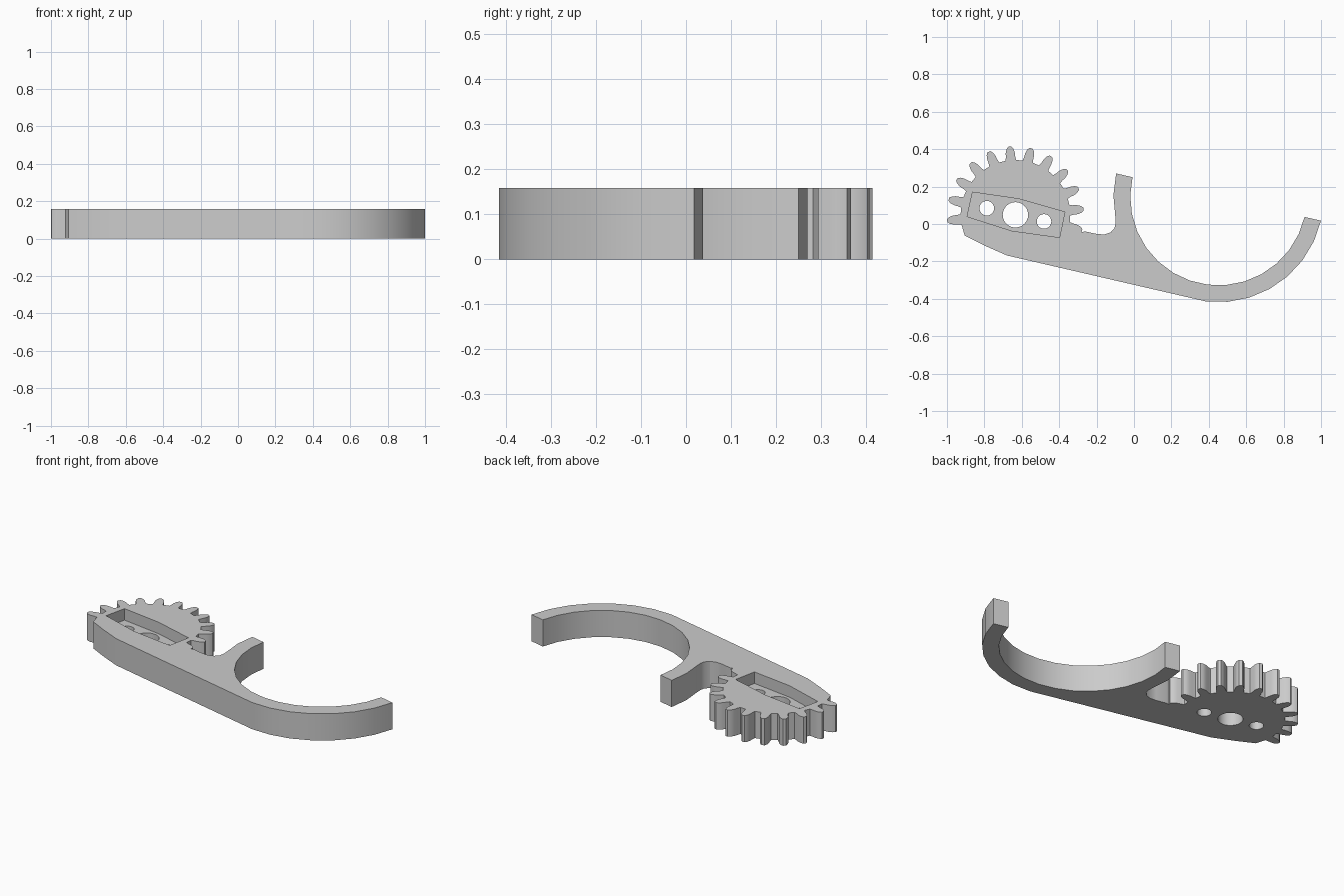
import bpy, bmesh
from math import radians, cos, sin

cube = bpy.data.objects.get("Cube")
if cube:
    bpy.data.objects.remove(cube, do_unlink=True)

HEIGHT = 0.158
GEAR = (-0.634, 0.049)
RING = (0.452, 0.144)
TILT = -13

grey = bpy.data.materials.new("light grey")
grey.use_nodes = True
grey.diffuse_color = (0.6, 0.6, 0.6, 1)
grey.node_tree.nodes["Principled BSDF"].inputs["Base Color"].default_value = (0.6, 0.6, 0.6, 1)


def polar(centre, radius, degrees):
    a = radians(degrees)
    return centre[0] + radius * cos(a), centre[1] + radius * sin(a)


def arc(centre, radius, start, end, steps):
    return [polar(centre, radius, start + (end - start) * i / steps) for i in range(steps + 1)]


def prism(name, outline, bottom, top):
    """Extrude a flat outline between two heights."""
    bm = bmesh.new()
    face = bm.faces.new([bm.verts.new((x, y, bottom)) for x, y in outline])
    extruded = bmesh.ops.extrude_face_region(bm, geom=[face])["geom"]
    for v in extruded:
        if isinstance(v, bmesh.types.BMVert):
            v.co.z = top
    bmesh.ops.recalc_face_normals(bm, faces=bm.faces)
    mesh = bpy.data.meshes.new(name)
    bm.to_mesh(mesh)
    bm.free()
    mesh.materials.append(grey)
    obj = bpy.data.objects.new(name, mesh)
    bpy.context.collection.objects.link(obj)
    return obj


# Half-ring outside, straight lower edge and rounded heel below the gear
outline = arc(RING, 0.562, TILT, TILT - 96, 8)
outline += [(-0.68, -0.168), (-0.80, -0.115), (-0.905, -0.062)]

# Gear teeth, clockwise from the heel round to the valley
flank = [(5.6, 0.293), (4.7, 0.31), (4.2, 0.333), (3.0, 0.353), (1.3, 0.366)]
for tooth in range(12):
    middle = 184.8 - 18 * tooth
    outline += [polar(GEAR, r, middle + a) for a, r in flank]
    falling = flank[::-1] if tooth < 11 else flank[:3:-1]
    outline += [polar(GEAR, r, middle - a) for a, r in falling]

# Rounded valley between gear and jaw
outline += [(-0.26, -0.04), (-0.2, -0.053), (-0.16, -0.056),
            (-0.125, -0.045), (-0.104, -0.022), (-0.098, 0.005)]

# Short upright jaw and the inside of the half-ring
outline += arc(RING, 0.562, 191, 167, 2)
outline += arc(RING, 0.472, 167, 347, 15)
claw = prism("gear_claw", outline, 0, HEIGHT)

# Recessed pocket and three through holes
pocket = [(-0.863, 0.17), (-0.892, 0.04), (-0.655, -0.036),
          (-0.398, -0.072), (-0.37, 0.064), (-0.615, 0.134)]
cutters = [prism("pocket_cutter", pocket, 0.09, HEIGHT + 0.1)]
for offset, radius in ((-0.157, 0.039), (0, 0.068), (0.157, 0.039)):
    centre = polar(GEAR, offset, TILT)
    cutters.append(prism("hole_cutter", arc(centre, radius, 0, 345, 23), -0.1, HEIGHT + 0.1))

bpy.context.view_layer.objects.active = claw
for cutter in cutters:
    cutter.hide_render = True
    cut = claw.modifiers.new("cut", "BOOLEAN")
    cut.operation = "DIFFERENCE"
    cut.solver = "EXACT"
    cut.object = cutter
    bpy.ops.object.modifier_apply(modifier=cut.name)
    bpy.data.objects.remove(cutter, do_unlink=True)

bpy.ops.object.select_all(action="DESELECT")
claw.select_set(True)
bpy.ops.object.shade_smooth_by_angle(angle=radians(30))
